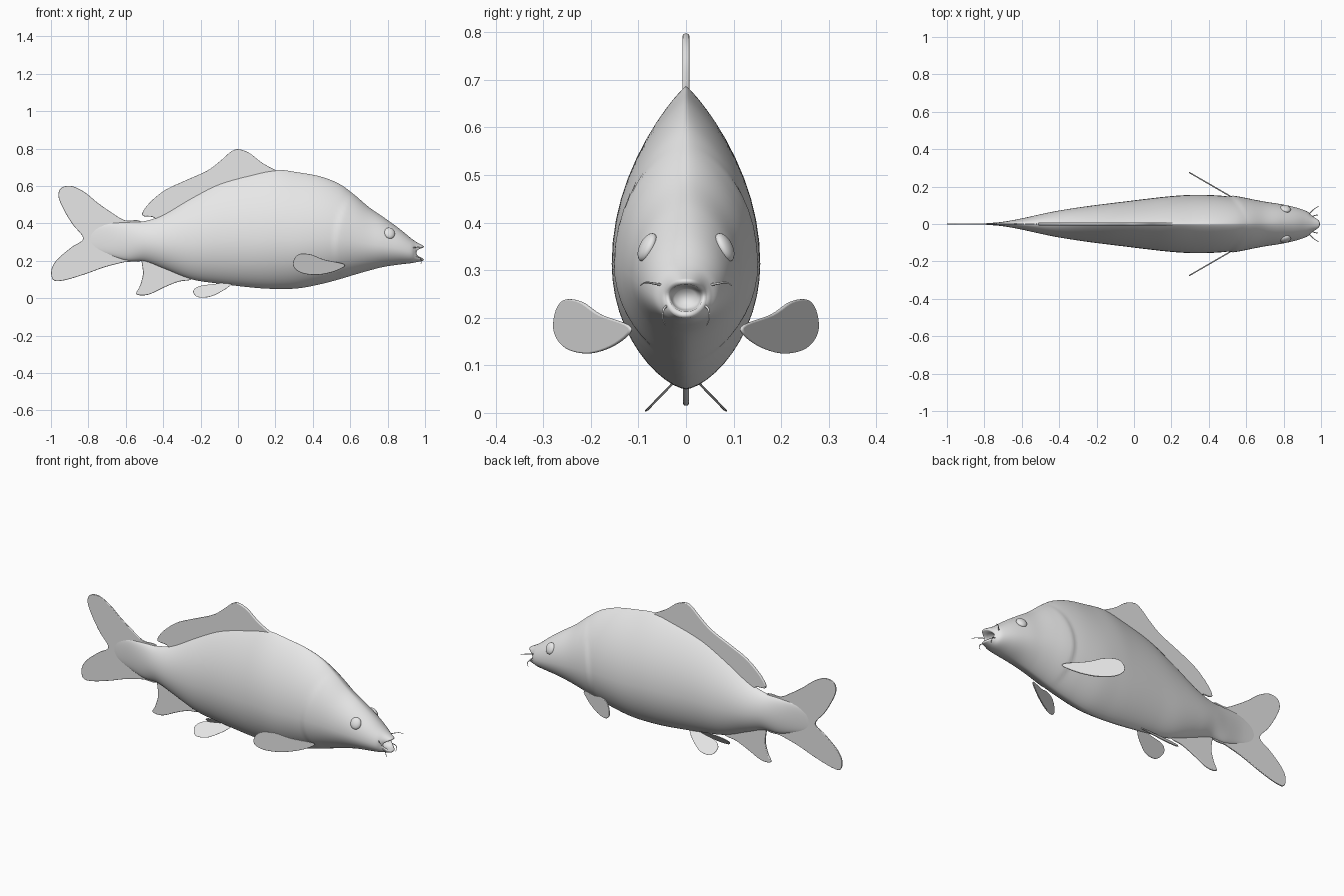
import bpy, bmesh, math
from mathutils import Matrix, Vector

if "Cube" in bpy.data.objects:
    bpy.data.objects.remove(bpy.data.objects["Cube"])

grey = bpy.data.materials.new("plain grey")
grey.diffuse_color = (0.8, 0.8, 0.8, 1)
grey.use_nodes = True
grey.node_tree.nodes["Principled BSDF"].inputs["Base Color"].default_value = grey.diffuse_color


def spline(pts, n, closed=False):
    """Catmull-Rom smoothing through points of any dimension."""
    out, m = [], len(pts)
    for i in range(m if closed else m - 1):
        ids = [(i + k) % m if closed else min(max(i + k, 0), m - 1) for k in (-1, 0, 1, 2)]
        a, b, c, d = (pts[j] for j in ids)
        for s in range(n):
            t = s / n
            out.append([0.5 * (2 * q + (r - p) * t + (2 * p - 5 * q + 4 * r - u) * t * t
                               + (3 * q - p - 3 * r + u) * t ** 3)
                        for p, q, r, u in zip(a, b, c, d)])
    if not closed:
        out.append(list(pts[-1]))
    return out


def finish(name, mesh):
    mesh.name = name
    mesh.materials.clear()
    mesh.materials.append(grey)
    ob = bpy.data.objects.new(name, mesh)
    bpy.context.collection.objects.link(ob)
    mesh.shade_smooth()
    return ob


def smooth(t):
    t = min(max(t, 0), 1)
    return t * t * (3 - 2 * t)


# Body stations: x, bottom, top, half width, height share of widest line, roundness, mouth notch
stations = [
    (-.80, .270, .370, .003, .5, 1.0, 0), (-.70, .235, .400, .012, .5, 1.0, 0),
    (-.60, .203, .407, .030, .5, 1.1, 0), (-.50, .197, .412, .052, .48, 1.3, 0),
    (-.40, .160, .448, .072, .46, 1.5, 0), (-.25, .102, .538, .095, .44, 1.7, 0),
    (-.10, .078, .615, .114, .43, 1.8, 0), (.08, .057, .665, .136, .42, 1.8, 0),
    (.20, .050, .687, .149, .42, 1.8, 0), (.32, .053, .673, .156, .42, 1.7, 0),
    (.44, .075, .651, .153, .42, 1.6, 0), (.54, .101, .612, .143, .42, 1.5, 0),
    (.62, .125, .555, .131, .42, 1.4, 0), (.70, .148, .487, .119, .42, 1.3, 0),
    (.78, .168, .432, .107, .42, 1.2, 0), (.86, .180, .374, .090, .43, 1.1, 0),
    (.92, .187, .325, .070, .45, 1.0, 0), (.955, .193, .300, .053, .5, .9, .012),
    (.99, .200, .281, .043, .55, .85, .04)]
rings = spline(stations, 8)
# lip rim and mouth cavity
rings += [(.994, .206, .276, .039, .55, .85, .04), (.988, .213, .270, .034, .55, .85, .037),
          (.960, .216, .266, .031, .55, .9, .02), (.910, .222, .260, .024, .5, 1, 0)]
SEG = 48
bm = bmesh.new()
loops = []
for x, zb, zt, w, mid, p, notch in rings:
    zc = zb + (zt - zb) * mid
    loop = []
    for k in range(SEG):
        a = 2 * math.pi * k / SEG
        c, s = math.cos(a), math.sin(a)
        up = s >= 0
        z = zc + s * ((zt - zc) if up else (zc - zb))
        y = w * math.copysign(abs(c) ** (p if up else min(p, 1.3)), c)
        # raised gill cover
        d = x - (.50 + 1.2 * (z - .28) ** 2)
        y *= 1 + .05 * smooth(d / .03) * (1 - smooth((d - .03) / .2))
        loop.append(bm.verts.new((x - notch * c * c, y, z)))
    loops.append(loop)
for a, b in zip(loops, loops[1:]):
    for k in range(SEG):
        j = (k + 1) % SEG
        bm.faces.new((a[k], a[j], b[j], b[k]))
bm.faces.new(loops[0])
bm.faces.new(loops[-1])
bmesh.ops.recalc_face_normals(bm, faces=bm.faces)
mesh = bpy.data.meshes.new("body")
bm.to_mesh(mesh)
bm.free()
finish("body", mesh)


def curve_mesh(name, pts, flat, depth, half=0.0):
    """Filled rounded plate (flat) or thin tube, returned as a mesh."""
    cu = bpy.data.curves.new(name, 'CURVE')
    cu.dimensions = '2D' if flat else '3D'
    cu.fill_mode = 'BOTH' if flat else 'FULL'
    cu.extrude, cu.bevel_depth, cu.bevel_resolution = half, depth, 2
    cu.offset = -depth if flat else 0
    cu.use_fill_caps = not flat
    sp = cu.splines.new('POLY')
    sp.points.add(len(pts) - 1)
    for i, (pt, co) in enumerate(zip(sp.points, pts)):
        pt.co = (co[0], co[1], co[2] if len(co) > 2 else 0, 1)
        pt.radius = 1 if flat else 1 - .7 * i / len(pts)
    sp.use_cyclic_u = flat
    tmp = bpy.data.objects.new(name, cu)
    bpy.context.collection.objects.link(tmp)
    bpy.context.view_layer.update()
    me = bpy.data.meshes.new_from_object(tmp.evaluated_get(bpy.context.evaluated_depsgraph_get()))
    bpy.data.objects.remove(tmp)
    return me


def fin(name, outline, depth, half, y0=0, dx=0, dz=0):
    """Fin drawn in x,z; its plane is y = y0 + dx*x + dz*z."""
    me = curve_mesh(name, spline(outline, 5, True), True, depth, half)
    me.transform(Matrix(((1, 0, 0, 0), (dx, dz, -1, y0), (0, 1, 0, 0), (0, 0, 0, 1))))
    ob = finish(name, me)
    bpy.ops.object.select_all(action='DESELECT')
    bpy.context.view_layer.objects.active = ob
    ob.select_set(True)
    bpy.ops.object.shade_smooth_by_angle(angle=math.radians(50))


# Fins on the centre line
fin("dorsal_fin", [(.26, .66), (.195, .688), (.125, .727), (.06, .777), (0, .797), (-.04, .782),
                   (-.09, .738), (-.165, .682), (-.285, .628), (-.39, .578), (-.475, .508),
                   (-.513, .445), (-.455, .434), (-.40, .41), (-.25, .49), (-.08, .58),
                   (.12, .63)], .004, .003)
fin("tail_fin", [(-.51, .40), (-.605, .417), (-.675, .458), (-.75, .51), (-.82, .567), (-.89, .6),
                 (-.945, .59), (-.96, .545), (-.933, .476), (-.885, .396), (-.828, .32),
                 (-.89, .273), (-.965, .209), (-.997, .155), (-.988, .098), (-.93, .096),
                 (-.82, .128), (-.714, .166), (-.607, .193), (-.51, .212)], .003, .001)
fin("anal_fin", [(-.50, .25), (-.515, .205), (-.508, .13), (-.525, .065), (-.543, .022),
                 (-.48, .019), (-.395, .058), (-.32, .088), (-.25, .102), (-.28, .15),
                 (-.38, .21)], .004, .002)

# Paired fins, eyes and whiskers
for side, s in (("left", 1), ("right", -1)):
    fin(side + "_pectoral_fin", [(.57, .18), (.46, .207), (.39, .234), (.33, .237), (.30, .21),
                                 (.297, .168), (.34, .135), (.425, .125), (.52, .145)],
        .003, .001, s * .447, s * -.58)
    fin(side + "_pelvic_fin", [(-.03, .09), (-.12, .077), (-.205, .065), (-.24, .038),
                               (-.215, .006), (-.15, .008), (-.09, .035), (-.045, .065)],
        .003, .0005, s * .088, 0, s * -.97)
    bpy.ops.mesh.primitive_uv_sphere_add(segments=32, ring_count=16, radius=1,
                                         location=(.81, s * .081, .348),
                                         rotation=(s * .45, 0, s * -.25))
    eye = bpy.context.object
    eye.name = side + "_eye"
    eye.scale = (.029, .016, .032)
    eye.data.materials.append(grey)
    bpy.ops.object.shade_smooth()
    for name, path in (("upper", [(.93, .045, .268), (.95, .068, .272), (.97, .085, .274),
                                  (.99, .096, .268)]),
                       ("lower", [(.95, .040, .225), (.972, .047, .218), (.98, .049, .200),
                                  (.978, .043, .184)])):
        path = [Vector((x, s * y, z)) for x, y, z in path]
        finish(f"{side}_{name}_whisker", curve_mesh("whisker", spline(path, 5), False, .003))
